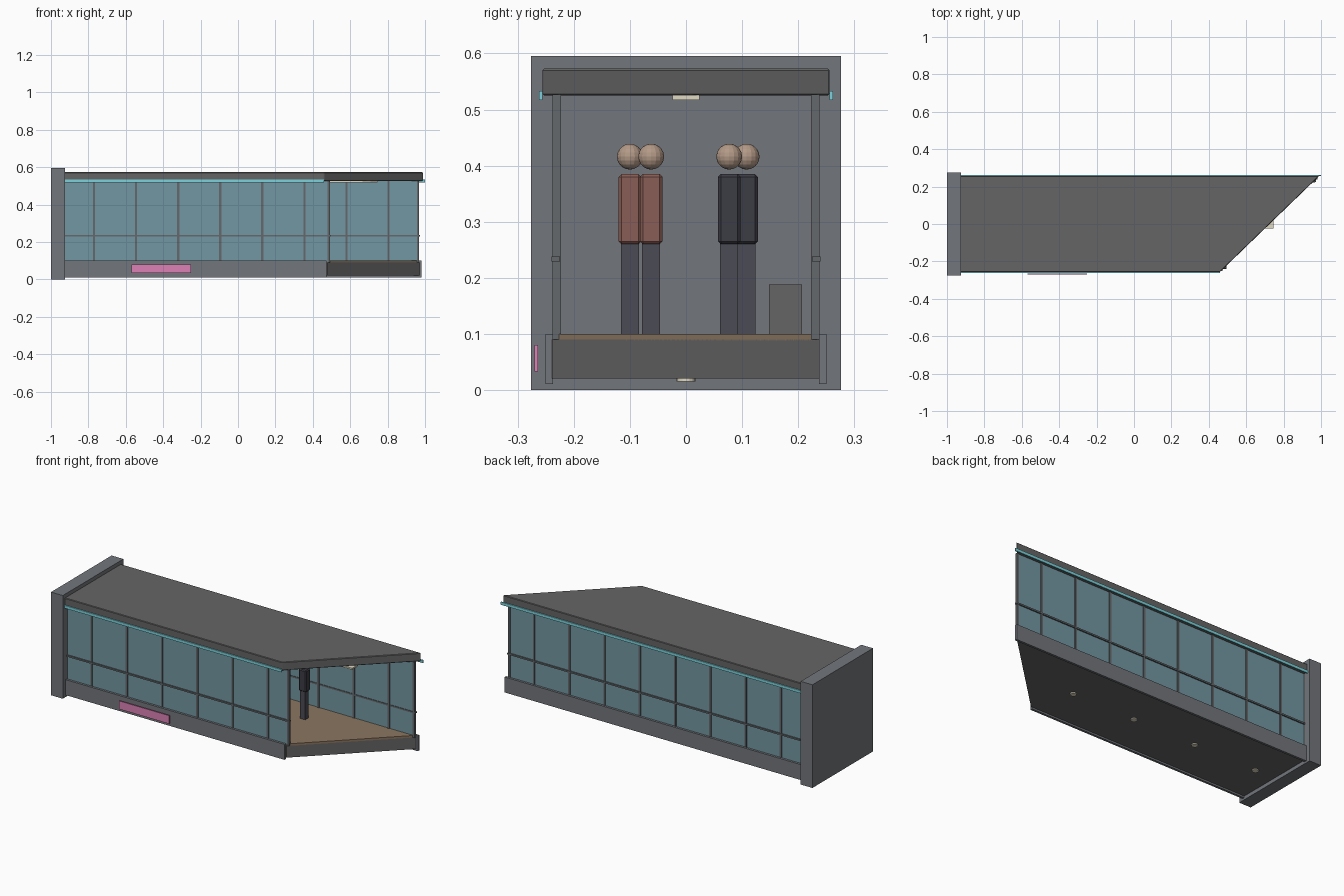
import bpy, bmesh
from mathutils import Matrix

if "Cube" in bpy.data.objects:
    bpy.data.objects.remove(bpy.data.objects["Cube"])

X0 = -0.93  # where the corridor meets the end block


def mat(name, r, g, b):
    m = bpy.data.materials.new(name)
    m.diffuse_color = (r, g, b, 1)
    m.use_nodes = True
    m.node_tree.nodes["Principled BSDF"].inputs["Base Color"].default_value = m.diffuse_color
    return m


DARK = mat("dark_grey", 0.13, 0.13, 0.13)
STEEL = mat("steel", 0.17, 0.18, 0.20)
GLASS = mat("glass", 0.17, 0.31, 0.36)
FRAME = mat("frame", 0.13, 0.14, 0.15)
CYAN = mat("cyan", 0.2, 0.65, 0.72)
PINK = mat("pink", 0.72, 0.22, 0.46)
WOOD = mat("wood", 0.26, 0.18, 0.12)
LAMP = mat("lamp", 0.75, 0.7, 0.55)
SKIN = mat("skin", 0.45, 0.32, 0.24)
RED = mat("red_cloth", 0.25, 0.11, 0.09)
NAVY = mat("dark_cloth", 0.045, 0.045, 0.06)
TROUSER = mat("trousers", 0.07, 0.07, 0.09)


def finish(name, bm, material, bevel=0):
    bmesh.ops.recalc_face_normals(bm, faces=bm.faces)
    me = bpy.data.meshes.new(name)
    bm.to_mesh(me)
    bm.free()
    me.materials.append(material)
    ob = bpy.data.objects.new(name, me)
    bpy.context.collection.objects.link(ob)
    if bevel:
        mod = ob.modifiers.new("bevel", "BEVEL")
        mod.width = bevel
        mod.segments = 1
    return ob


def prism(name, pts, z0, z1, material, bevel=0):
    """Plan outline extruded upward."""
    bm = bmesh.new()
    f = bm.faces.new([bm.verts.new((x, y, z0)) for x, y in pts])
    top = bmesh.ops.extrude_face_region(bm, geom=[f])["geom"]
    bmesh.ops.translate(bm, vec=(0, 0, z1 - z0),
                        verts=[v for v in top if isinstance(v, bmesh.types.BMVert)])
    return finish(name, bm, material, bevel)


def box(name, x0, x1, y0, y1, z0, z1, material, bevel=0):
    return prism(name, [(x0, y0), (x1, y0), (x1, y1), (x0, y1)], z0, z1, material, bevel)


def diag(y, off=0.0):
    """x of the slanted open end at depth y."""
    return 0.725 + off + 1.035 * y


def slanted(name, y0, y1, z0, z1, material, off=0.0, bevel=0):
    return prism(name, [(X0, y0), (diag(y0, off), y0), (diag(y1, off), y1), (X0, y1)],
                 z0, z1, material, bevel)


# end block, roof, floor
box("end_block", -1, -0.925, -0.276, 0.276, 0, 0.595, STEEL)
slanted("roof", -0.256, 0.256, 0.525, 0.573, DARK, bevel=0.003)
slanted("floor_slab", -0.239, 0.239, 0.021, 0.09, DARK)
slanted("floor_boards", -0.232, 0.232, 0.088, 0.1, WOOD)

# long sides: skirt, glass, mullions, rail, light strip
for side, s in (("front", -1), ("back", 1)):
    def ys(a, b):
        return sorted((s * a, s * b))
    end = 0.485 if s < 0 else 0.963
    box(side + "_skirt", X0, 0.472 if s < 0 else 0.982, *ys(0.237, 0.25), 0.011, 0.1, STEEL)
    box(side + "_glass", X0, end, *ys(0.228, 0.233), 0.095, 0.527, GLASS)
    xs = [-0.77 + 0.225 * i for i in range(6 if s < 0 else 8)] + [end]
    for i, x in enumerate(xs):
        box(f"{side}_mullion_{i}", x - 0.006, x + 0.006, *ys(0.223, 0.238), 0.09, 0.527, FRAME)
    box(side + "_rail", X0, end + 0.01, *ys(0.225, 0.24), 0.229, 0.238, FRAME)
    box(side + "_light_strip", X0, 0.46 if s < 0 else 1.0, *ys(0.256, 0.262), 0.517, 0.533, CYAN)

# sign panel and ceiling light
box("sign_panel", -0.57, -0.25, -0.27, -0.264, 0.033, 0.08, PINK)
box("ceiling_light", -0.88, 0.745, -0.024, 0.024, 0.517, 0.526, LAMP)

# round lamps under the floor
for i in range(4):
    bm = bmesh.new()
    bmesh.ops.create_cone(bm, cap_ends=True, segments=16, radius1=0.017, radius2=0.017, depth=0.01,
                          matrix=Matrix.Translation((-0.8 + 0.4 * i, 0, 0.02)))
    finish(f"floor_lamp_{i}", bm, LAMP)

# bench
box("bench", -0.2, 0.1, 0.148, 0.207, 0.1, 0.188, DARK)

# standing people
for i, (x, y, cloth) in enumerate([(-0.5, -0.1, RED), (0.1, -0.062, RED),
                                   (0.37, 0.077, NAVY), (-0.2, 0.108, NAVY)]):
    box(f"legs_{i}", x - 0.016, x + 0.016, y - 0.016, y + 0.016, 0.1, 0.262, TROUSER)
    box(f"torso_{i}", x - 0.024, x + 0.024, y - 0.02, y + 0.02, 0.26, 0.385, cloth, bevel=0.005)
    bm = bmesh.new()
    bmesh.ops.create_uvsphere(bm, u_segments=16, v_segments=10, radius=0.023,
                              matrix=Matrix.Translation((x, y, 0.416)))
    finish(f"head_{i}", bm, SKIN)
